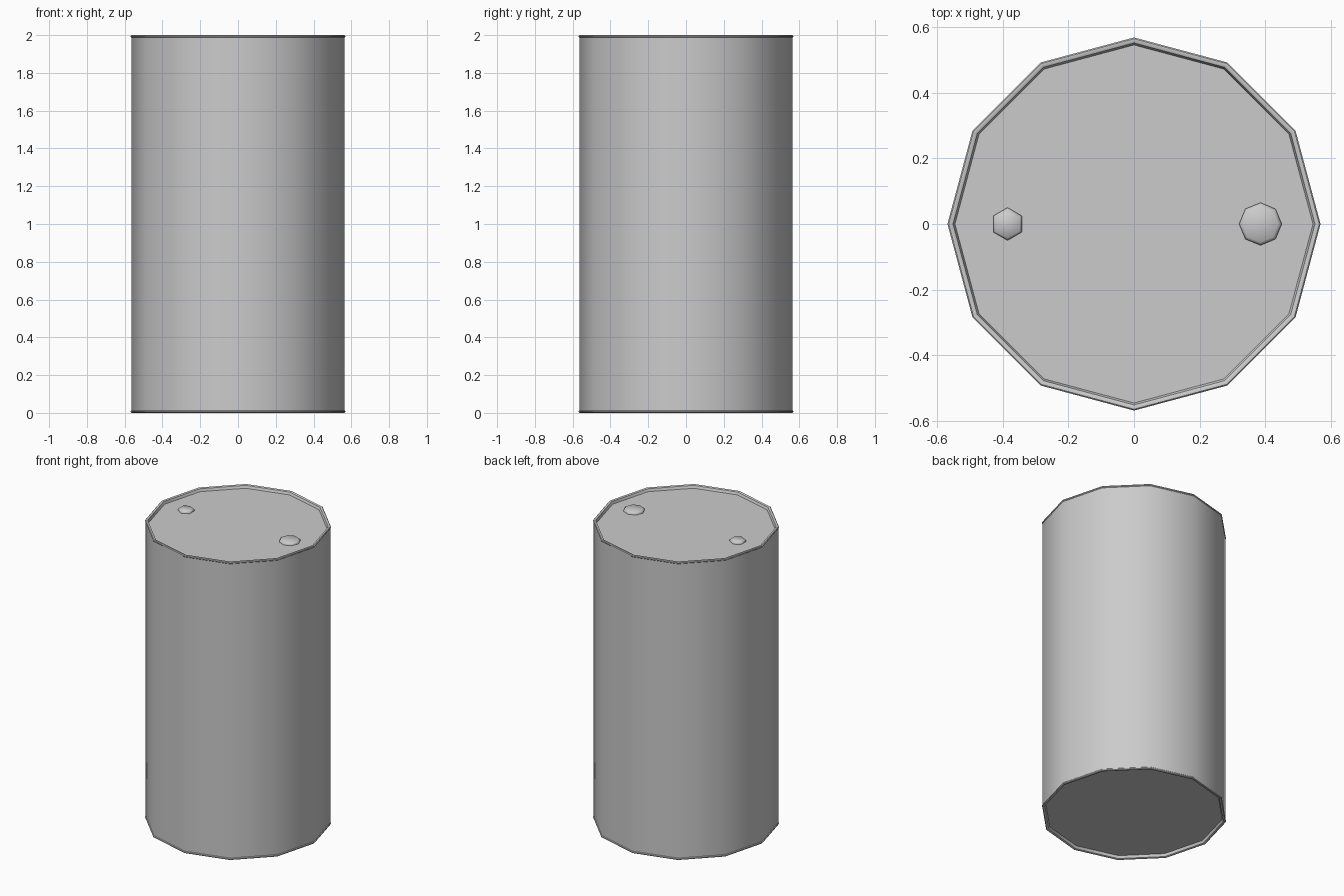
import bpy, bmesh
from math import cos, sin, pi, radians

if "Cube" in bpy.data.objects:
    bpy.data.objects.remove(bpy.data.objects["Cube"])


def lathe(name, profile, sides, x=0.0, offset=0.0, sharp=35):
    """Spin a closed-at-axis (radius, z) profile around z."""
    bm = bmesh.new()
    rings = []
    for r, z in profile:
        rings.append([bm.verts.new((x + r * cos(offset + 2 * pi * i / sides),
                                    r * sin(offset + 2 * pi * i / sides), z))
                      for i in range(sides)])
    for a, b in zip(rings, rings[1:]):
        for i in range(sides):
            j = (i + 1) % sides
            bm.faces.new((a[i], a[j], b[j], b[i]))
    bm.faces.new(rings[0][::-1])
    bm.faces.new(rings[-1])
    bmesh.ops.recalc_face_normals(bm, faces=bm.faces)
    mesh = bpy.data.meshes.new(name)
    bm.to_mesh(mesh)
    bm.free()
    obj = bpy.data.objects.new(name, mesh)
    bpy.context.collection.objects.link(obj)
    bpy.ops.object.select_all(action='DESELECT')
    obj.select_set(True)
    bpy.context.view_layer.objects.active = obj
    bpy.ops.object.shade_smooth_by_angle(angle=radians(sharp))
    return obj


# Drum: recessed ends with a small rolled rim, top mirrors bottom
LID = 0.02
end = [(0.545, LID), (0.551, 0.003), (0.556, 0.0), (0.564, 0.0),
       (0.568, 0.004), (0.568, 0.009), (0.564, 0.013)]
lathe("drum_body", end + [(r, 2.0 - z) for r, z in reversed(end)], 12)

# Two low stoppers on the recessed lid
for name, x, r, sides, off in (("small_stopper", -0.385, 0.05, 6, pi / 2),
                               ("large_stopper", 0.385, 0.065, 8, 0.0)):
    z = 2.0 - LID
    lathe(name, [(r, z - 0.002), (r, z + 0.008), (r * 0.85, z + 0.016)],
          sides, x, off, 80)
